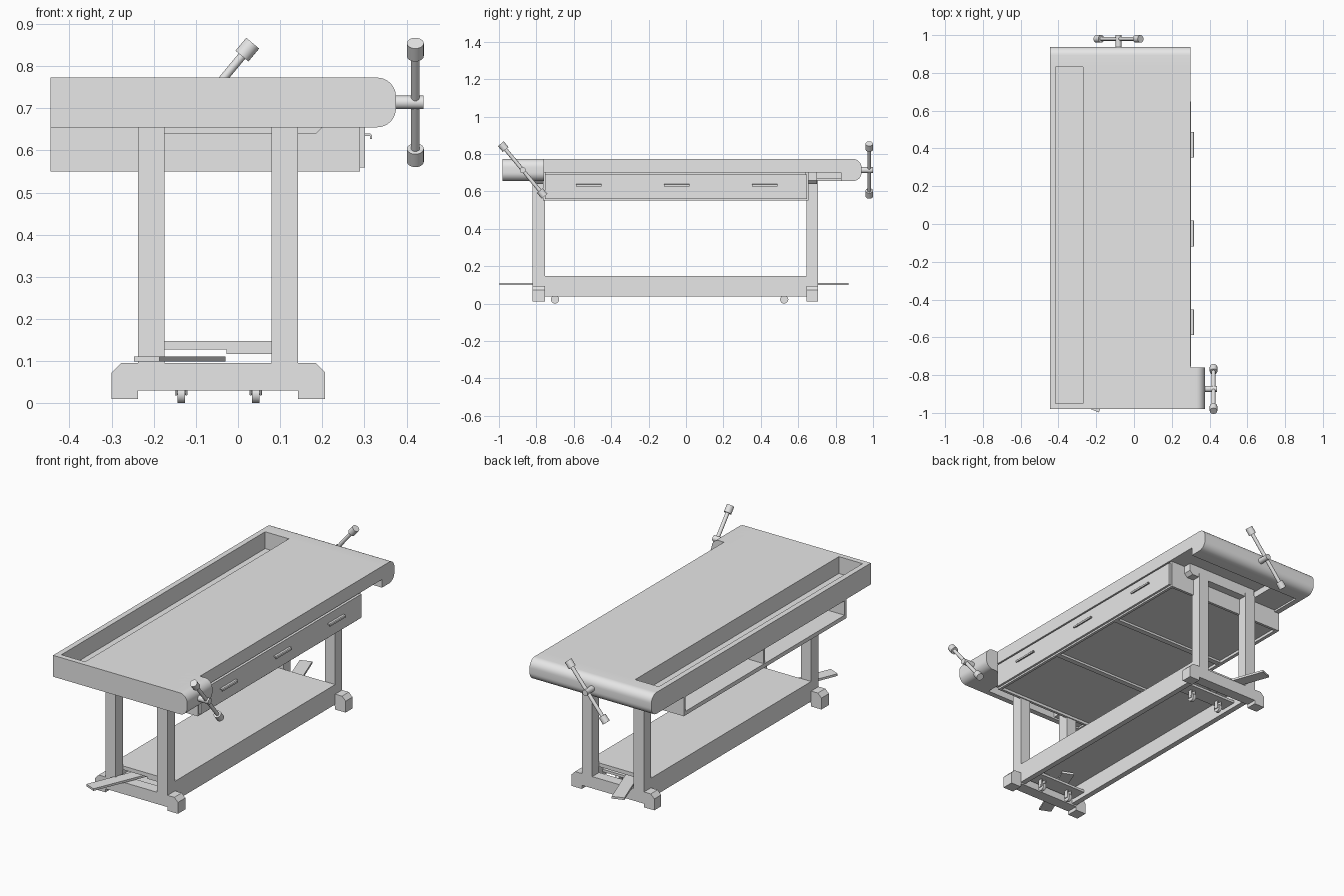
import bpy, bmesh, math
from mathutils import Vector

cube = bpy.data.objects.get("Cube")
if cube:
    bpy.data.objects.remove(cube, do_unlink=True)

GREY = (0.8, 0.8, 0.8, 1.0)
mat = bpy.data.materials.new("plain grey")
mat.use_nodes = True
mat.diffuse_color = GREY
mat.node_tree.nodes["Principled BSDF"].inputs["Base Color"].default_value = GREY


def finish(name, bm, smooth=False):
    bmesh.ops.recalc_face_normals(bm, faces=bm.faces)
    me = bpy.data.meshes.new(name)
    bm.to_mesh(me)
    bm.free()
    me.materials.append(mat)
    ob = bpy.data.objects.new(name, me)
    bpy.context.collection.objects.link(ob)
    if smooth:
        bpy.ops.object.select_all(action='DESELECT')
        ob.select_set(True)
        bpy.context.view_layer.objects.active = ob
        bpy.ops.object.shade_smooth_by_angle(angle=math.radians(35))
    return ob


def box(name, x0, x1, y0, y1, z0, z1):
    bm = bmesh.new()
    bmesh.ops.create_cube(bm, size=1)
    for v in bm.verts:
        v.co = Vector(((x0 + x1) / 2 + v.co.x * (x1 - x0),
                       (y0 + y1) / 2 + v.co.y * (y1 - y0),
                       (z0 + z1) / 2 + v.co.z * (z1 - z0)))
    return finish(name, bm)


def prism(name, pts, axis, a, b, smooth=False):
    """Extrude a (horizontal, z) profile along x or y from a to b."""
    bm = bmesh.new()
    put = (lambda p: (a, p[0], p[1])) if axis == 'x' else (lambda p: (p[0], a, p[1]))
    face = bm.faces.new([bm.verts.new(put(p)) for p in pts])
    new = bmesh.ops.extrude_face_region(bm, geom=[face])["geom"]
    shift = Vector((b - a, 0, 0)) if axis == 'x' else Vector((0, b - a, 0))
    bmesh.ops.translate(bm, vec=shift, verts=[e for e in new if isinstance(e, bmesh.types.BMVert)])
    return finish(name, bm, smooth)


def rounded_end(h0, h1, z0, z1, r, n=8):
    """Rectangle profile with both corners rounded at h1."""
    pts = [(h0, z1), (h0, z0)]
    for cz, start in ((z0 + r, -90), (z1 - r, 0)):
        for i in range(n + 1):
            t = math.radians(start + 90 * i / n)
            pts.append((h1 - r + r * math.cos(t), cz + r * math.sin(t)))
    return pts


def rod(name, p, q, r, seg=20):
    p, q = Vector(p), Vector(q)
    bm = bmesh.new()
    bmesh.ops.create_cone(bm, cap_ends=True, segments=seg, radius1=r, radius2=r, depth=(q - p).length)
    rot = (q - p).to_track_quat('Z', 'Y').to_matrix()
    for v in bm.verts:
        v.co = rot @ v.co + (p + q) / 2
    return finish(name, bm, True)


TOP, LOW = 0.773, 0.655

# Bench top with tool trough
box("top_slab", -0.27, 0.30, -0.95, 0.83, 0.70, TOP)
box("trough_floor", -0.42, -0.26, -0.95, 0.83, 0.665, 0.68)
box("trough_inner_wall", -0.27, -0.25, -0.95, 0.83, 0.665, 0.71)
box("trough_side_wall", -0.445, -0.415, -0.95, 0.83, LOW, TOP)
box("front_apron", -0.445, 0.30, -0.98, -0.95, LOW, TOP)
prism("front_vise_jaw", rounded_end(0.20, 0.375, LOW, TOP, 0.045), 'y', -0.98, -0.76, True)
prism("rear_vise_jaw", rounded_end(0.83, 0.938, LOW, TOP, 0.045), 'x', -0.445, 0.30, True)


# Vise screws with sliding handles
def vise(name, base, tip, pivot, direction):
    rod(name + "_screw", base, tip, 0.016)
    c, d = Vector(pivot), Vector(direction).normalized()
    rod(name + "_handle", c - d * 0.16, c + d * 0.16, 0.010)
    for side, s in (("upper", 1), ("lower", -1)):
        rod(f"{name}_{side}_knob", c + d * s * 0.143, c + d * s * 0.183, 0.020)


vise("front_vise", (0.36, -0.873, 0.714), (0.44, -0.873, 0.714), (0.421, -0.873, 0.714), (0, -0.64, 0.77))
vise("rear_vise", (-0.082, 0.92, 0.714), (-0.082, 1.0, 0.714), (-0.082, 0.98, 0.714), (0.64, 0, 0.77))

# Drawer case, open towards the trough side
Y0, Y1 = -0.765, 0.655
for name, y in (("case_front_end", Y0), ("case_rear_end", Y1 - 0.015)):
    box(name, -0.445, 0.29, y, y + 0.015, 0.55, 0.665)
    box(name + "_top", -0.25, 0.29, y, y + 0.015, 0.665, 0.70)
box("case_divider", -0.44, 0.28, -0.062, -0.047, 0.565, 0.665)
box("case_bottom_panel", -0.44, 0.285, Y0 + 0.01, Y1 - 0.01, 0.565, 0.572)
box("case_back_wall", 0.275, 0.29, Y0, Y1, 0.55, 0.69)
box("case_open_side_rail", -0.445, -0.425, Y0, Y1, 0.55, 0.572)
box("case_open_side_top_rail", -0.445, -0.425, Y0, Y1, 0.652, 0.665)
for i, y in enumerate((-0.292, 0.182)):
    box(f"case_bottom_rail_{i + 1}", -0.43, 0.28, y - 0.015, y + 0.015, 0.553, 0.567)
box("drawer_front", 0.29, 0.302, Y0 + 0.01, Y1 - 0.007, 0.56, 0.69)

# Hooked drawer pulls
for i, y in enumerate((-0.52, -0.05, 0.42)):
    prism(f"drawer_pull_{i + 1}",
          [(0.30, 0.634), (0.30, 0.640), (0.314, 0.640), (0.318, 0.636), (0.318, 0.627),
           (0.313, 0.627), (0.313, 0.634)], 'y', y - 0.068, y + 0.068)

# Leg frames with feet and bearers
FOOT = [(-0.30, 0.01), (-0.237, 0.01), (-0.237, 0.03), (0.143, 0.03), (0.143, 0.01), (0.207, 0.01),
        (0.207, 0.073), (0.185, 0.095), (-0.278, 0.095), (-0.30, 0.073)]
BEARER = [(-0.237, 0.64), (0.185, 0.64), (0.203, 0.658), (0.203, 0.70), (-0.237, 0.70)]
for end, y0, y1, b0, b1 in (("front", -0.82, -0.755, -0.815, -0.765), ("rear", 0.645, 0.705, 0.655, 0.70)):
    prism(end + "_foot", FOOT, 'y', y0, y1)
    prism(end + "_bearer", BEARER, 'y', b0, b1)
    for side, x0 in (("right", -0.237), ("left", 0.08)):
        box(f"{end}_{side}_leg", x0, x0 + 0.063, y0, y1, 0.09, 0.66)

# Lower shelf with long side rails
box("shelf", -0.237, 0.143, -0.755, 0.645, 0.127, 0.148)
box("shelf_cleat", -0.027, 0.08, -0.755, -0.72, 0.117, 0.13)
for side, x0 in (("right", -0.237), ("left", 0.113)):
    box(f"shelf_{side}_rail", x0, x0 + 0.03, -0.755, 0.645, 0.038, 0.148)

# Casters on lifting plates
for end, y in (("front", -0.70), ("rear", 0.525)):
    box(end + "_caster_plate", -0.207, 0.113, y - 0.045, y + 0.045, 0.062, 0.076)
    for side, x in (("right", -0.135), ("left", 0.042)):
        rod(f"{end}_{side}_caster_wheel", (x - 0.009, y, 0.022), (x + 0.009, y, 0.022), 0.022)
        rod(f"{end}_{side}_caster_axle", (x - 0.015, y, 0.025), (x + 0.015, y, 0.025), 0.006, 10)
        for s in (-1, 1):
            box(f"{end}_{side}_caster_fork_{'a' if s < 0 else 'b'}", x + s * 0.012 - 0.002,
                x + s * 0.012 + 0.002, y - 0.012, y + 0.012, 0.018, 0.064)


# Skewed foot pedals
def pedal(name, tip, inner, width):
    d = (Vector(inner) - Vector(tip)).normalized()
    side = Vector((-d.y, d.x)) * width / 2
    corners = [Vector(tip) + side, Vector(tip) - side, Vector(inner) - side, Vector(inner) + side]
    bm = bmesh.new()
    low = [bm.verts.new((c.x, c.y, 0.099)) for c in corners]
    face = bm.faces.new(low)
    new = bmesh.ops.extrude_face_region(bm, geom=[face])["geom"]
    bmesh.ops.translate(bm, vec=(0, 0, 0.012), verts=[e for e in new if isinstance(e, bmesh.types.BMVert)])
    finish(name, bm)


pedal("front_pedal", (-0.217, -0.985), (-0.06, -0.61), 0.066)
pedal("rear_pedal", (-0.185, 0.858), (-0.07, 0.54), 0.066)
